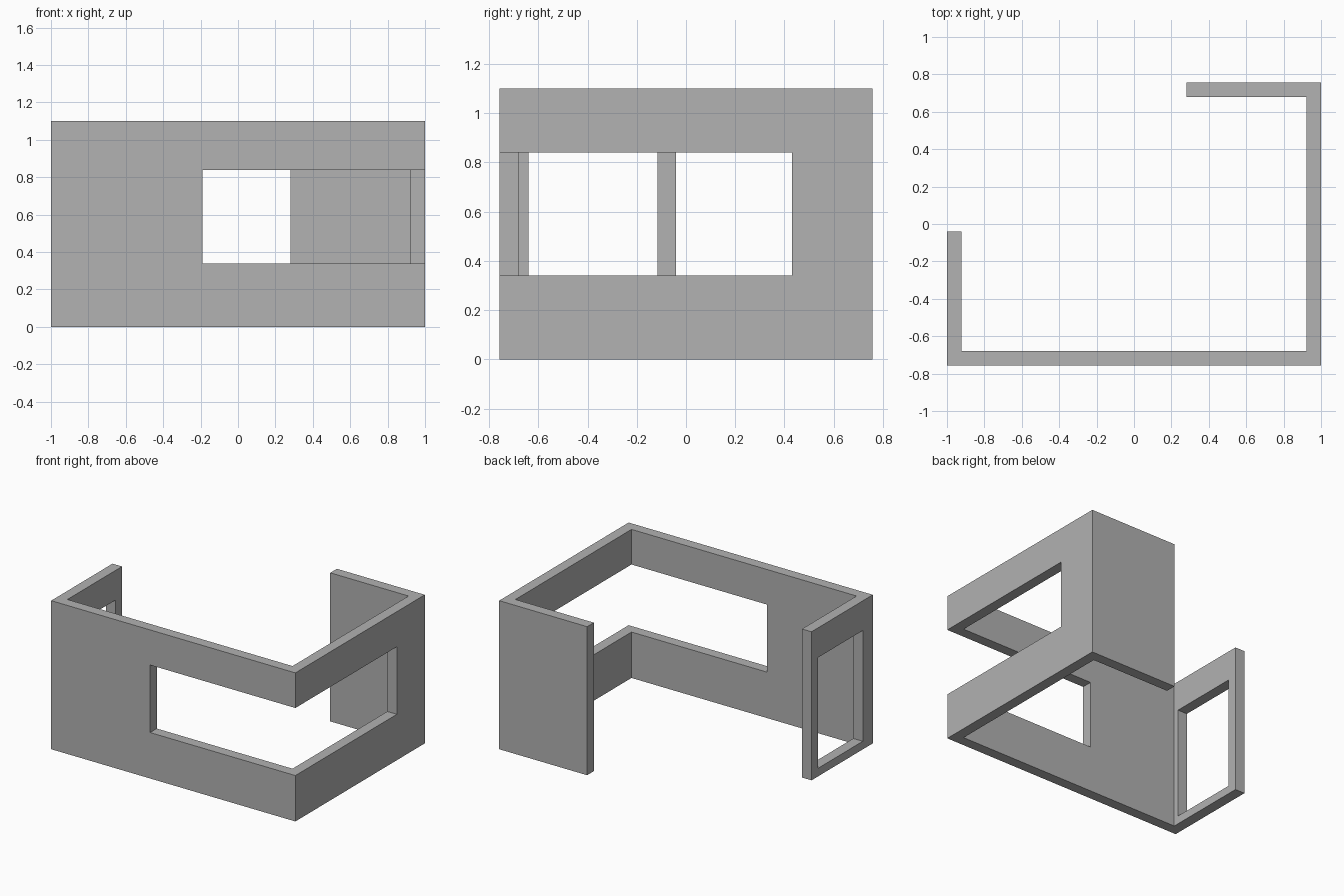
import bpy, bmesh

cube = bpy.data.objects.get("Cube")
if cube:
    bpy.data.objects.remove(cube, do_unlink=True)

grey = bpy.data.materials.new("wall grey")
colour = (0.445, 0.445, 0.445, 1)
grey.use_nodes = True
grey.diffuse_color = colour
for node in grey.node_tree.nodes:
    if node.type == 'BSDF_PRINCIPLED':
        node.inputs["Base Color"].default_value = colour


def prism(name, outline, z0, z1):
    """Extrude a plan outline from z0 to z1."""
    bm = bmesh.new()
    base = bm.faces.new([bm.verts.new((x, y, z0)) for x, y in outline])
    extruded = bmesh.ops.extrude_face_region(bm, geom=[base])["geom"]
    top = [v for v in extruded if isinstance(v, bmesh.types.BMVert)]
    bmesh.ops.translate(bm, verts=top, vec=(0, 0, z1 - z0))
    bmesh.ops.recalc_face_normals(bm, faces=bm.faces)
    mesh = bpy.data.meshes.new(name)
    bm.to_mesh(mesh)
    bm.free()
    mesh.materials.append(grey)
    obj = bpy.data.objects.new(name, mesh)
    bpy.context.collection.objects.link(obj)
    return obj


def cut(target, cutter):
    """Cut an opening and discard the cutter."""
    cutter.hide_render = True
    mod = target.modifiers.new("opening", 'BOOLEAN')
    mod.operation = 'DIFFERENCE'
    mod.solver = 'EXACT'
    mod.object = cutter
    bpy.context.view_layer.objects.active = target
    bpy.ops.object.modifier_apply(modifier=mod.name)
    bpy.data.objects.remove(cutter, do_unlink=True)


W, D, T, H = 1.0, 0.757, 0.078, 1.1   # half width, half depth, thickness, height
side_end, back_end = -0.04, 0.28

# Continuous wall: short right side, front, left side, short back
walls = prism("room_walls", [
    (-W, side_end), (-W, -D), (W, -D), (W, D), (back_end, D),
    (back_end, D - T), (W - T, D - T), (W - T, -D + T),
    (-W + T, -D + T), (-W + T, side_end)], 0, H)

# Window wrapping around the front left corner
m = 0.1
cut(walls, prism("corner_window_cutter", [
    (-0.19, -D - m), (W + m, -D - m), (W + m, 0.43),
    (W - T - m, 0.43), (W - T - m, -D + T + m), (-0.19, -D + T + m)], 0.34, 0.84))

# Tall opening in the short right wall
cut(walls, prism("side_opening_cutter", [
    (-W - m, -0.64), (-W + T + m, -0.64),
    (-W + T + m, -0.115), (-W - m, -0.115)], 0.06, 0.88))
